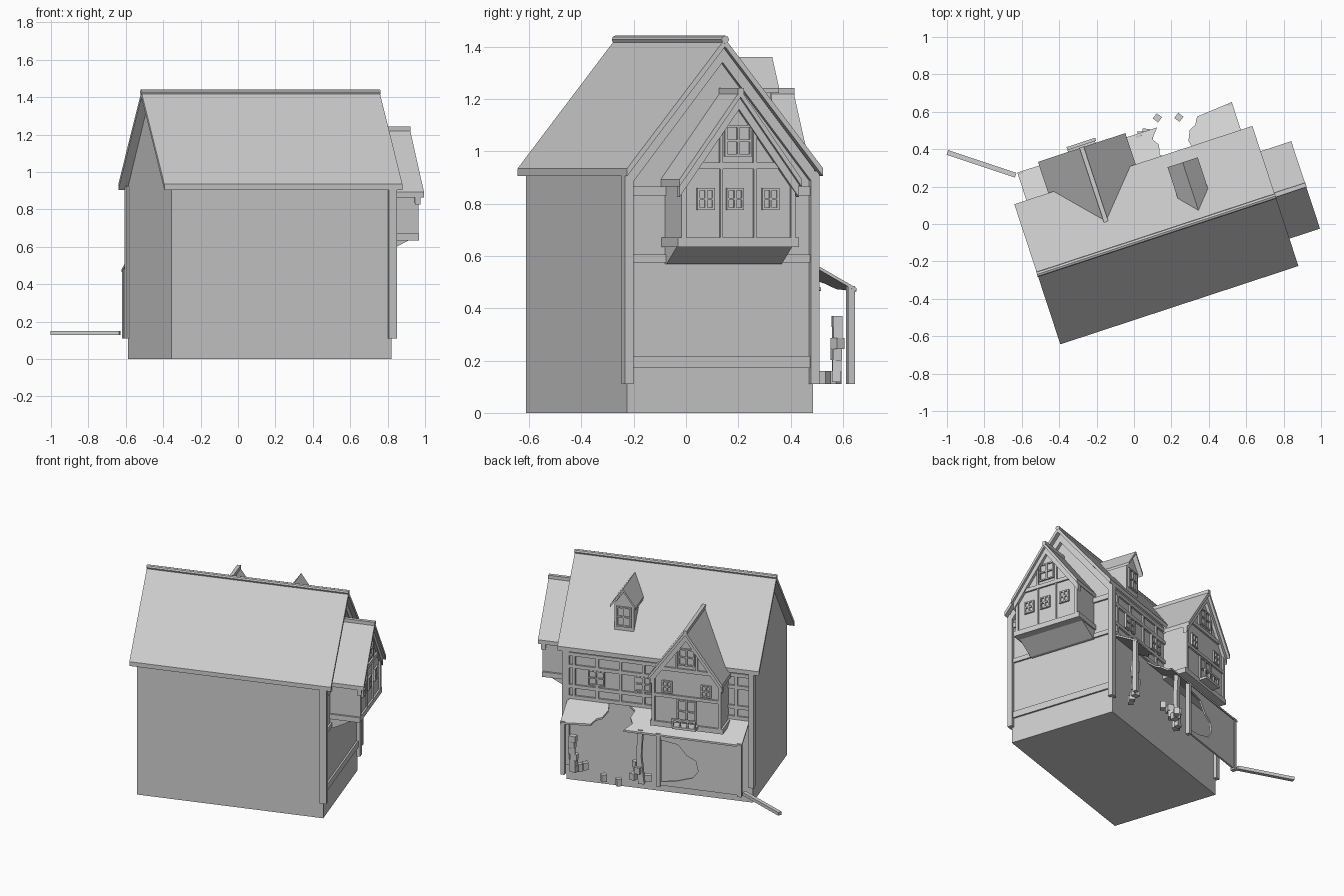
import bpy, bmesh, math, random
from mathutils import Vector, Matrix

cube = bpy.data.objects.get("Cube")
if cube:
    bpy.data.objects.remove(cube)
random.seed(4)
TURN = Matrix.Rotation(math.radians(18.2), 4, 'Z')

GREY = bpy.data.materials.new("plain grey")
GREY.use_nodes = True
GREY.diffuse_color = (0.62, 0.62, 0.62, 1)
GREY.node_tree.nodes["Principled BSDF"].inputs["Base Color"].default_value = (0.62, 0.62, 0.62, 1)


def slab(name, points, offset):
    """Flat outline swept along an offset vector."""
    bm = bmesh.new()
    face = bm.faces.new([bm.verts.new(p) for p in points])
    new = bmesh.ops.extrude_face_region(bm, geom=[face])["geom"]
    verts = [g for g in new if isinstance(g, bmesh.types.BMVert)]
    bmesh.ops.translate(bm, verts=verts, vec=Vector(offset))
    if face.is_valid and len(face.edges[0].link_faces) < 2:
        bm.faces.new([v for v in reversed(face.verts)])
    bmesh.ops.holes_fill(bm, edges=bm.edges[:], sides=0)
    bmesh.ops.recalc_face_normals(bm, faces=bm.faces[:])
    me = bpy.data.meshes.new(name)
    bm.to_mesh(me)
    bm.free()
    me.materials.append(GREY)
    ob = bpy.data.objects.new(name, me)
    bpy.context.scene.collection.objects.link(ob)
    ob.matrix_world = TURN
    return ob


# A wall frame maps (along, outward, height) to house space
def side(a, o, z): return Vector((0.709 + o, a, z))
def back(a, o, z): return Vector((a, 0.278 + o, z))


def prism(name, frame, outline, o0, o1):
    pts = [frame(a, o0, z) for a, z in outline]
    return slab(name, pts, frame(0, o1, 0) - frame(0, o0, 0))


def box(name, frame, a0, a1, o0, o1, z0, z1):
    return prism(name, frame, [(a0, z0), (a1, z0), (a1, z1), (a0, z1)], o0, o1)


def chevron(name, frame, c, half, eave, ridge, thick, o0, o1):
    prism(name, frame, [(c - half, eave), (c, ridge), (c + half, eave), (c + half, eave - thick),
                        (c, ridge - thick), (c - half, eave - thick)], o0, o1)


def window(name, frame, c, z0, z1, w, o):
    h, t = w / 2, 0.009
    box(name + "_pane", frame, c - h, c + h, o - 0.005, o + 0.003, z0, z1)
    for s in (-1, 0, 1):
        box(name + "_upright", frame, c + s * h - t / 2, c + s * h + t / 2, o - 0.005, o + 0.012, z0, z1)
    for z in (z0, (z0 + z1) / 2, z1):
        box(name + "_rail", frame, c - h - t / 2, c + h + t / 2, o - 0.005, o + 0.012, z - t / 2, z + t / 2)


def beam(name, frame, a0, a1, z, h, o=0.0):
    box(name, frame, a0, a1, o - 0.01, o + 0.012, z - h / 2, z + h / 2)


def gable_bay(name, frame, c, depth, inward, low):
    box(name + "_floor_beam", frame, c - 0.243, c + 0.243, -0.03, depth + 0.012, low, low + 0.035)
    prism(name + "_wall", frame, [(c - 0.23, low + 0.02), (c + 0.23, low + 0.02), (c + 0.23, 0.88),
                                  (c, 1.2), (c - 0.23, 0.88)], -0.03, depth)
    chevron(name + "_roof", frame, c, 0.246, 0.893, 1.235, 0.028, inward, depth + 0.038)
    chevron(name + "_bargeboard", frame, c, 0.24, 0.875, 1.21, 0.05, depth - 0.01, depth + 0.02)
    box(name + "_ridge", frame, c - 0.012, c + 0.012, inward, depth + 0.04, 1.215, 1.242)
    beam(name + "_tie_beam", frame, c - 0.17, c + 0.17, 0.945, 0.025, depth)
    for s in (-1, 1):
        beam(name + "_corner_stud", frame, c + s * 0.22 - 0.01, c + s * 0.22 + 0.01, (low + 0.9) / 2,
             0.9 - low, depth)
        box(name + "_gable_stud", frame, c + s * 0.068 - 0.007, c + s * 0.068 + 0.007,
            depth - 0.01, depth + 0.01, 0.94, 1.11)
        window(name + "_window", frame, c + s * 0.13, 0.78, 0.855, 0.06, depth)
    window(name + "_attic_window", frame, c, 0.985, 1.095, 0.1, depth)


# Main house, roof and ridge
MID = -0.094
prism("house_body", side, [(-0.47, 0), (0.278, 0), (0.278, 0.92), (MID, 1.4), (-0.47, 0.92)], -1.237, 0)
chevron("main_roof", side, MID, 0.394, 0.935, 1.43, 0.03, -1.284, 0.056)
ring = [(MID + 0.015 * math.cos(k * math.pi / 4), 1.427 + 0.015 * math.sin(k * math.pi / 4)) for k in range(8)]
prism("ridge_cap", side, ring, -1.286, 0.058)
chevron("gable_rafters", side, MID, 0.37, 0.93, 1.4, 0.06, -0.01, 0.025)

# Corner posts and wall beams
for a in (-0.47, 0.278):
    box("side_corner_post", side, a - 0.017, a + 0.017, -0.02, 0.025, 0.11, 0.925)
box("back_corner_post", back, -0.54, -0.505, -0.02, 0.022, 0.11, 0.925)
for z, h in ((0.848, 0.035), (0.59, 0.03), (0.195, 0.045)):
    beam("side_beam", side, -0.46, 0.27, z, h)
for z in (0.885, 0.8, 0.66, 0.585):
    beam("back_beam", back, -0.52, 0.7, z, 0.024)
for k in range(8):
    a = -0.42 + k * 0.154
    beam("back_stud", back, a - 0.009, a + 0.009, 0.735, 0.31)
for a in (0.2, 0.51):
    window("back_window", back, a, 0.69, 0.785, 0.1, 0.003)

# Side oriel with sloping underside
gable_bay("oriel", side, -0.088, 0.19, -0.05, 0.635)
window("oriel_middle_window", side, -0.1, 0.78, 0.855, 0.06, 0.19)
for a in (-0.155, -0.02):
    box("oriel_stud", side, a - 0.005, a + 0.005, 0.18, 0.198, 0.66, 0.94)
slab("oriel_underside", [(0.7, -0.318, 0.637), (0.86, -0.318, 0.637), (0.73, -0.318, 0.57), (0.7, -0.318, 0.57)],
     (0, 0.464, 0))

# Rear gabled bay with balcony
gable_bay("rear_bay", back, -0.138, 0.16, -0.22, 0.535)
beam("rear_bay_sill", back, -0.365, 0.09, 0.755, 0.022, 0.16)
window("balcony_door", back, -0.138, 0.585, 0.735, 0.12, 0.16)
box("balcony_floor", back, -0.215, -0.06, 0.15, 0.225, 0.555, 0.572)
for a in (-0.215, -0.165, -0.115, -0.065):
    box("balcony_baluster", back, a, a + 0.012, 0.21, 0.222, 0.57, 0.62)
box("balcony_rail", back, -0.215, -0.053, 0.208, 0.225, 0.612, 0.625)

# Dormer
prism("dormer_wall", back, [(0.285, 1.0), (0.415, 1.0), (0.415, 1.24), (0.35, 1.33), (0.285, 1.24)], -0.26, -0.075)
chevron("dormer_roof", back, 0.35, 0.085, 1.24, 1.36, 0.018, -0.32, -0.046)
window("dormer_window", back, 0.35, 1.09, 1.22, 0.09, -0.075)


# Broken porch roof
def porch_sheet(name, outline):
    pts = [(u, v, 0.575 - (v - 0.278) * 0.55) for u, v in outline]
    slab(name, pts, (0, 0, -0.013))


porch_sheet("porch_roof_short", [(0.7, 0.27), (0.7, 0.456), (0.5, 0.44), (0.475, 0.4), (0.44, 0.385),
                                 (0.415, 0.33), (0.43, 0.27)])
porch_sheet("porch_roof_long", [(-0.507, 0.27), (-0.507, 0.456), (0.278, 0.452), (0.235, 0.4), (0.26, 0.36),
                                (0.245, 0.31), (0.3, 0.27)])

# Porch front panel with a torn opening, and posts
prism("porch_panel", back, [(-0.5, 0.12), (0.045, 0.12), (0.045, 0.145), (-0.06, 0.16), (-0.18, 0.2),
                            (-0.215, 0.25), (-0.2, 0.32), (-0.14, 0.35), (-0.08, 0.42), (0.045, 0.44),
                            (0.045, 0.475), (-0.5, 0.475)], 0.155, 0.167)
for a in (-0.49, 0.05, 0.685):
    box("porch_post", back, a - 0.014, a + 0.014, 0.145, 0.173, 0.11, 0.485)
prism("leaning_post", back, [(0.145, 0.11), (0.185, 0.11), (0.2, 0.3), (0.185, 0.49), (0.155, 0.49), (0.165, 0.3)],
      0.135, 0.165)


# Rubble, stacked bricks and fallen plank
def block(name, u, v, z, size, spin):
    ob = box(name, lambda a, o, h: Vector((a, o, h)), -size[0] / 2, size[0] / 2,
             -size[1] / 2, size[1] / 2, -size[2] / 2, size[2] / 2)
    ob.matrix_world = TURN @ Matrix.Translation((u, v, z)) @ Matrix.Rotation(spin, 4, 'Z')


for k in range(6):
    block("stacked_brick", 0.63 + random.uniform(-0.01, 0.01), 0.4, 0.14 + k * 0.042,
          (0.045, 0.035, 0.042), random.uniform(-0.4, 0.4))
for k in range(5):
    block("rubble", 0.17 + random.uniform(-0.05, 0.05), 0.43 + random.uniform(-0.04, 0.02),
          0.14 + k * 0.022, (0.05, 0.04, 0.045), random.uniform(0, 1.5))
for u, v in ((0.296, 0.5), (0.406, 0.467), (0.6, 0.36), (0.57, 0.33)):
    block("loose_stone", u, v, 0.135, (0.035, 0.035, 0.05), 0.6)
block("fallen_plank", -0.674, 0.56, 0.14, (0.384, 0.026, 0.022), math.radians(-36.6))
